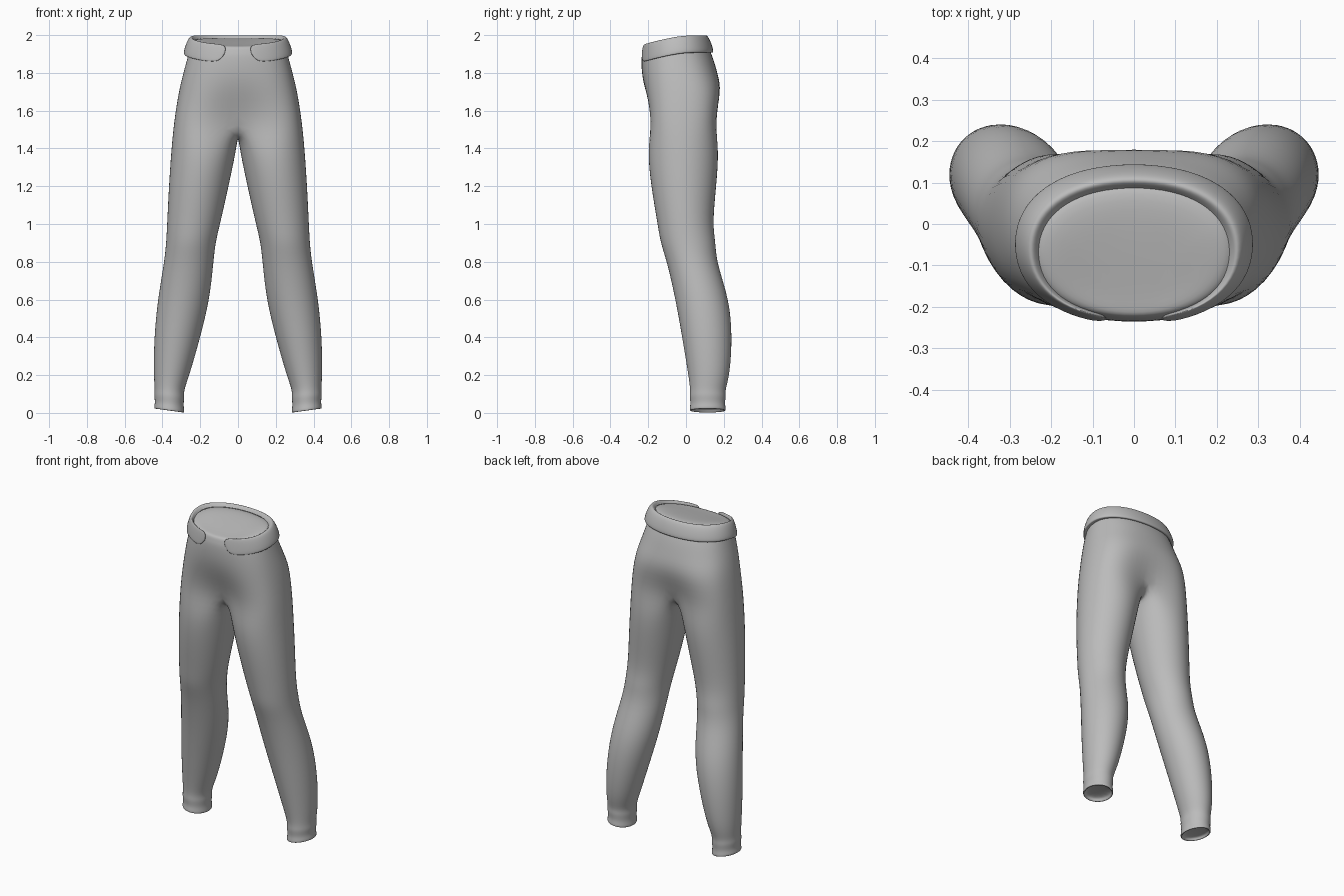
import bpy, bmesh
from math import sin, cos, acos, radians, pi

if "Cube" in bpy.data.objects:
    bpy.data.objects.remove(bpy.data.objects["Cube"], do_unlink=True)

cloth = bpy.data.materials.new("grey cloth")
cloth.use_nodes = True
cloth.diffuse_color = (0.5, 0.5, 0.5, 1)
cloth.node_tree.nodes["Principled BSDF"].inputs["Base Color"].default_value = cloth.diffuse_color

STEPS = 8  # from the front centre round the side to the back centre


def signed_power(value, exponent):
    return abs(value) ** exponent * (1 if value >= 0 else -1)


def half_section(bm, z, width, front, back, roundness, pinch=0, dip=0, gap=0):
    """Half of a body section; pinch draws its middle in, dip lowers its front."""
    start = -acos((gap / width) ** (roundness / 2))
    middle, depth = (front + back) / 2, (back - front) / 2
    row = []
    for i in range(STEPS + 1):
        angle = start + (pi / 2 - start) * i / STEPS
        on_centre = i == STEPS or (i == 0 and gap == 0)
        x = 0 if on_centre else width * cos(angle) ** (2 / roundness)
        y = middle + depth * signed_power(sin(angle), 2 / roundness)
        y *= 1 - pinch * (1 - x / width) ** 2
        row.append(bm.verts.new((x, y, z - dip * max(0, -y * 4) ** 1.3)))
    return row


def waist(bm, z, grow, gap=0):
    """Waist outline, widened by grow and dipping towards the front."""
    return half_section(bm, z, 0.255 + grow, -0.233 - grow / 3, 0.11 + grow,
                        2.2, dip=0.055, gap=gap)


def hip(bm, z, width, front, back):
    """Hip outline, squarer and more parted the lower it lies."""
    return half_section(bm, z, width, front, back, roundness=4.8 - 1.3 * z,
                        pinch=max(0, 1.75 - z) * 1.8)


def leg_section(bm, z, inner, outer, front, back, swell=0, tilt=0):
    """Closed leg section, starting at the front inner side."""
    centre_x, centre_y = (inner + outer) / 2, (front + back) / 2
    fit = 1.045 + swell
    row = []
    for i in range(STEPS + 4):
        angle = radians(30 * i - 120)
        x = (outer - inner) / 2 * fit * cos(angle)
        y = (back - front) / 2 * fit * sin(angle)
        row.append(bm.verts.new((centre_x + x, centre_y + y, z + tilt * x)))
    return row


def loft(bm, rows, closed):
    for upper, lower in zip(rows, rows[1:]):
        count = len(upper)
        for i in range(count if closed else count - 1):
            j = (i + 1) % count
            bm.faces.new((upper[i], upper[j], lower[j], lower[i]))


def finish(bm, name):
    """Mirror and smooth one half into a finished part."""
    bmesh.ops.recalc_face_normals(bm, faces=bm.faces)
    mesh = bpy.data.meshes.new(name)
    bm.to_mesh(mesh)
    bm.free()
    mesh.materials.append(cloth)
    mesh.shade_smooth()
    part = bpy.data.objects.new(name, mesh)
    bpy.context.collection.objects.link(part)
    mirror = part.modifiers.new("Mirror", 'MIRROR')
    mirror.use_clip = True
    smooth = part.modifiers.new("Smooth", 'SUBSURF')
    smooth.levels = smooth.render_levels = 2


# Trousers: closed top and hips
bm = bmesh.new()
hips = [waist(bm, 1.98, -0.12), waist(bm, 1.99, -0.02), waist(bm, 1.96, 0)]
hips += [hip(bm, *section) for section in (
    (1.89, 0.27, -0.24, 0.145),
    (1.8, 0.295, -0.24, 0.17),
    (1.7, 0.32, -0.235, 0.21),
    (1.54, 0.345, -0.22, 0.19),
)]
loft(bm, hips, closed=False)
bm.faces.new(hips[0])

# Crotch seam and legs
seam = [bm.verts.new((0, y, 1.475)) for y in (0.06, 0, -0.08)]
legs = [hips[-1] + seam]
legs += [leg_section(bm, *section) for section in (
    (1.39, 0.01, 0.353, -0.205, 0.175),
    (1.2, 0.05, 0.366, -0.185, 0.16),
    (1, 0.095, 0.375, -0.15, 0.14),
    (0.9, 0.12, 0.38, -0.135, 0.157),
    (0.8, 0.13, 0.39, -0.1, 0.16),
    (0.6, 0.15, 0.425, -0.055, 0.23),
    (0.4, 0.2, 0.444, -0.02, 0.245),
    (0.2, 0.257, 0.447, 0.013, 0.232),
)]

# Ankle fold and hem, turned in to a shallow recess
for z, swell in ((0.12, -0.04), (0.09, 0.02), (0.05, -0.06), (0.02, 0.02),
                 (0.01, -0.02), (0.015, -0.15), (0.035, -0.17)):
    legs.append(leg_section(bm, z, 0.285, 0.443, 0.02, 0.21, swell, tilt=0.15 - z))
loft(bm, legs, closed=True)
bm.faces.new(legs[-1])
finish(bm, "trousers")

# Waistband: a rolled strip, open at the front
bm = bmesh.new()
band = [waist(bm, z, grow, gap=0.045 + (2 - z) * 0.45) for z, grow in (
    (1.915, 0.005), (1.903, 0.035), (1.915, 0.04), (1.96, 0.027),
    (1.995, 0.01), (2.003, -0.005), (1.98, -0.02))]
loft(bm, band, closed=False)
bm.faces.new([row[0] for row in band])
finish(bm, "waistband")
